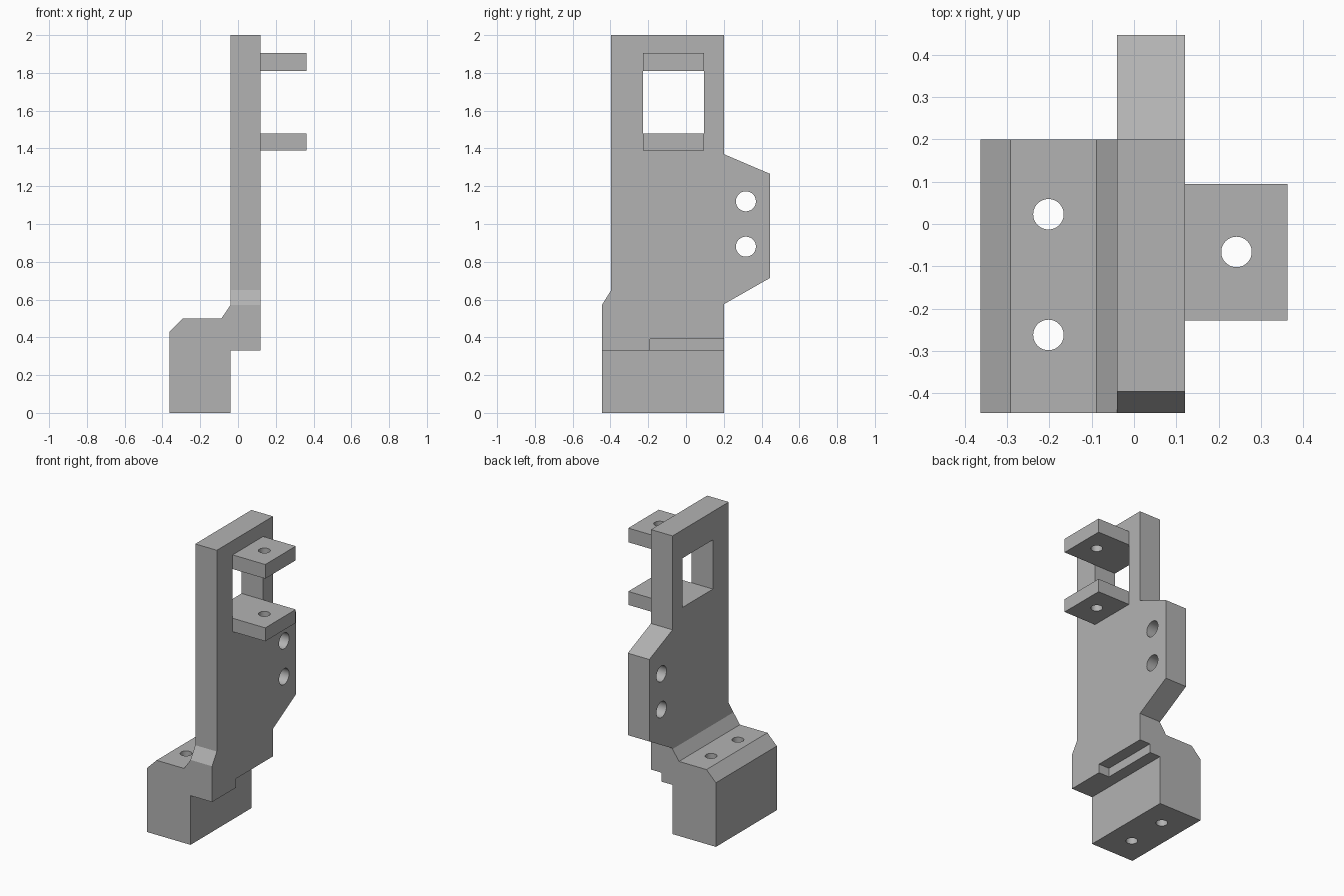
import bpy
import bmesh
import math
from mathutils import Vector

cube = bpy.data.objects.get("Cube")
if cube:
    bpy.data.objects.remove(cube, do_unlink=True)

GREY = (0.45, 0.45, 0.45, 1.0)
grey = bpy.data.materials.new("plain grey")
grey.use_nodes = True
grey.diffuse_color = GREY
grey.node_tree.nodes["Principled BSDF"].inputs["Base Color"].default_value = GREY


def add_object(name, bm):
    bmesh.ops.recalc_face_normals(bm, faces=bm.faces)
    mesh = bpy.data.meshes.new(name)
    bm.to_mesh(mesh)
    bm.free()
    mesh.materials.append(grey)
    obj = bpy.data.objects.new(name, mesh)
    bpy.context.collection.objects.link(obj)
    return obj


def prism(name, profile, axis, start, end):
    """Extrude a closed profile along x (points y, z) or y (points x, z)."""
    bm = bmesh.new()
    if axis == "x":
        points = [(start, a, b) for a, b in profile]
        step = Vector((end - start, 0, 0))
    else:
        points = [(a, start, b) for a, b in profile]
        step = Vector((0, end - start, 0))
    face = bm.faces.new([bm.verts.new(p) for p in points])
    grown = bmesh.ops.extrude_face_region(bm, geom=[face])["geom"]
    moved = [v for v in grown if isinstance(v, bmesh.types.BMVert)]
    bmesh.ops.translate(bm, verts=moved, vec=step)
    return add_object(name, bm)


def box(name, x, y, z):
    corners = [(y[0], z[0]), (y[1], z[0]), (y[1], z[1]), (y[0], z[1])]
    return prism(name, corners, "x", x[0], x[1])


def rod(center, radius, length, axis):
    bm = bmesh.new()
    bmesh.ops.create_cone(bm, cap_ends=True, segments=48, radius1=radius,
                          radius2=radius, depth=length)
    obj = add_object("hole_cutter", bm)
    obj.location = center
    if axis == "x":
        obj.rotation_euler.y = math.pi / 2
    return obj


def cut(target, cutters):
    """Subtract each cutter, then remove it."""
    bpy.context.view_layer.objects.active = target
    for cutter in cutters:
        cutter.hide_render = True
        mod = target.modifiers.new("cut", "BOOLEAN")
        mod.operation = "DIFFERENCE"
        mod.solver = "EXACT"
        mod.object = cutter
        bpy.ops.object.modifier_apply(modifier=mod.name)
        bpy.data.objects.remove(cutter, do_unlink=True)


# Shared dimensions
PLATE_X = (-0.04, 0.12)
FRONT, BACK, EAR = -0.446, 0.2, 0.446
WINDOW_Y = (-0.228, 0.095)
WINDOW_Z = (1.48, 1.81)
BOLT_R = 0.036

# Upright plate with side ear, window, ear holes and a lower rebate
plate = prism("upright_plate", [
    (FRONT, 0.33), (FRONT, 0.57), (-0.396, 0.65), (-0.396, 2.0),
    (BACK, 2.0), (BACK, 1.37), (EAR, 1.265), (EAR, 0.715),
    (BACK, 0.575), (BACK, 0.33)], "x", *PLATE_X)
cut(plate, [
    box("window_cutter", (-0.2, 0.3), WINDOW_Y, WINDOW_Z),
    box("rebate_cutter", (0.04, 0.3), (-0.19, 0.4), (0.2, 0.39)),
    rod((0.04, 0.317, 1.12), 0.053, 0.6, "x"),
    rod((0.04, 0.317, 0.88), 0.053, 0.6, "x")])

# Chamfered foot block with two vertical bolt holes
foot = prism("foot_block", [
    (-0.362, 0), (-0.04, 0), (-0.04, 0.57), (-0.088, 0.5),
    (-0.292, 0.5), (-0.362, 0.43)], "y", FRONT, BACK)
cut(foot, [rod((-0.202, y, 0.25), BOLT_R, 1.0, "z") for y in (-0.262, 0.023)])

# Pair of drilled lugs above and below the window
lugs = []
for name, z in (("upper_lug", (WINDOW_Z[1], 1.905)), ("lower_lug", (1.39, WINDOW_Z[0]))):
    lug = box(name, (PLATE_X[1], 0.362), WINDOW_Y, z)
    cut(lug, [rod((0.242, -0.066, sum(z) / 2), BOLT_R, 0.3, "z")])
    lugs.append(lug)

# Smooth hole walls, crisp edges
bpy.ops.object.select_all(action="DESELECT")
for obj in [plate, foot] + lugs:
    obj.select_set(True)
bpy.context.view_layer.objects.active = plate
bpy.ops.object.shade_smooth_by_angle(angle=math.radians(30))
